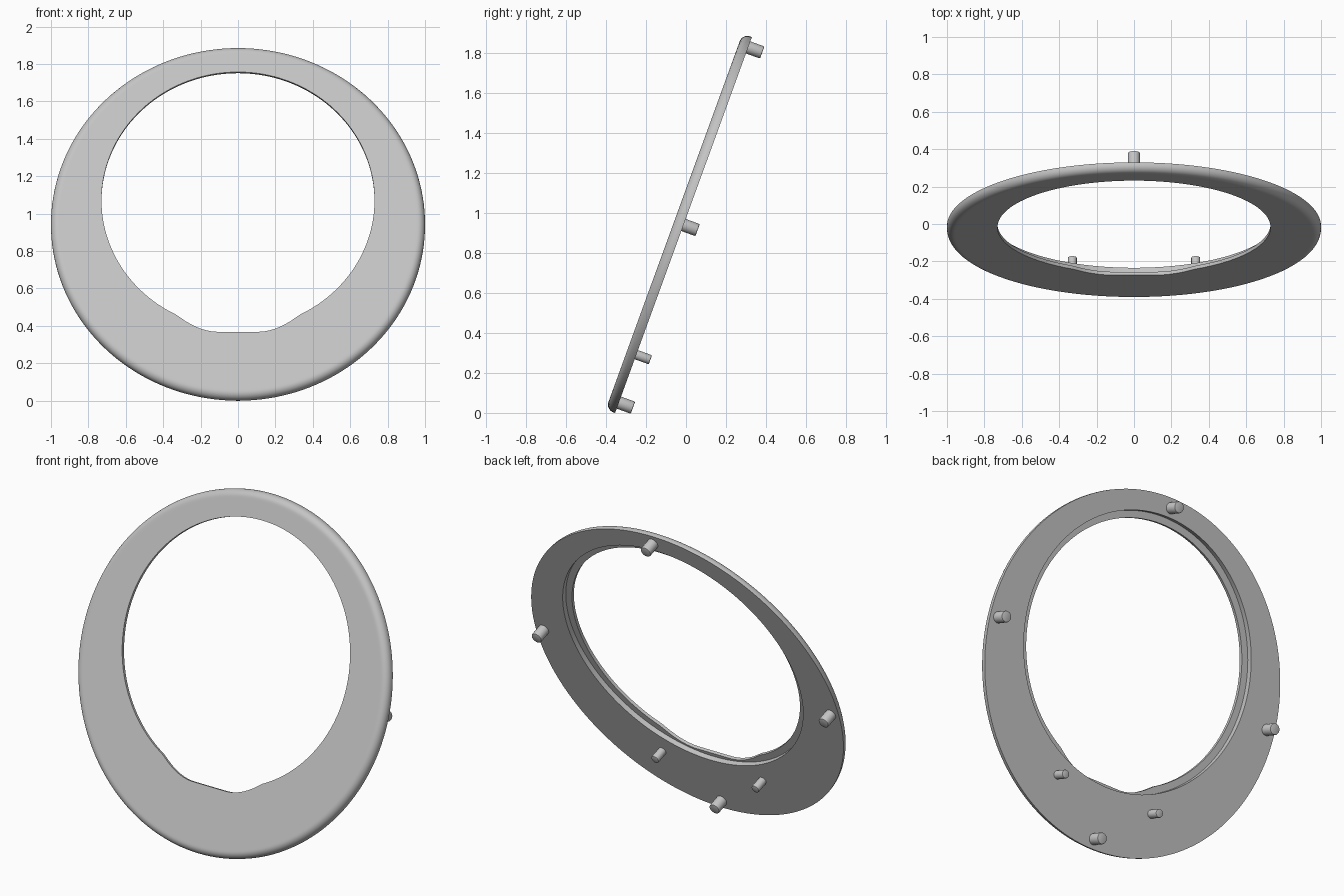
import bpy, bmesh
from math import sin, cos, pi, sqrt, radians
from mathutils import Matrix

cube = bpy.data.objects.get("Cube")
if cube:
    bpy.data.objects.remove(cube, do_unlink=True)

TILT = Matrix.Translation((0, -0.036, 0.948)) @ Matrix.Rotation(radians(70), 4, 'X')
FRONT, STEP, BACK = 0.025, 0.006, -0.025
HOLE_Y, HOLE_R, RECESS_R = 0.122, 0.73, 0.77
FILLET, SIDES = 0.04, 160

grey = bpy.data.materials.new("light grey")
grey.use_nodes = True
colour = (0.55, 0.55, 0.55, 1)
grey.diffuse_color = colour
grey.node_tree.nodes["Principled BSDF"].inputs["Base Color"].default_value = colour


def finish(bm, name):
    bmesh.ops.recalc_face_normals(bm, faces=bm.faces[:])
    mesh = bpy.data.meshes.new(name)
    bm.to_mesh(mesh)
    bm.free()
    mesh.materials.append(grey)
    obj = bpy.data.objects.new(name, mesh)
    bpy.context.collection.objects.link(obj)
    obj.matrix_world = TILT
    bpy.ops.object.select_all(action='DESELECT')
    obj.select_set(True)
    bpy.context.view_layer.objects.active = obj
    bpy.ops.object.shade_smooth_by_angle(angle=radians(25))
    return obj


def circle(radius, centre_y, z):
    turns = [2 * pi * i / SIDES for i in range(SIDES)]
    return [(radius * cos(a), centre_y + radius * sin(a), z) for a in turns]


def opening(z):
    # round hole with a shallow flat-bottomed notch at its lowest point
    points = []
    for x, y, _ in circle(HOLE_R, HOLE_Y, z):
        if y < 0 and abs(x) < 0.31:
            t = max(0, (abs(x) - 0.11) / 0.2)
            y = min(y, -0.626 + 0.082 * t ** 1.9)
        points.append((x, y, z))
    return points


# Ring plate: cross-section loops joined all the way round
loops = [opening(FRONT), opening(STEP),
         circle(RECESS_R, HOLE_Y, STEP), circle(RECESS_R, HOLE_Y, BACK),
         circle(1, 0, BACK)]
for i in range(9):
    a = i * pi / 16
    loops.append(circle(1 - FILLET + FILLET * cos(a), 0,
                        FRONT - FILLET + FILLET * sin(a)))
loops.append(circle(0.99 - FILLET, 0, FRONT))

bm = bmesh.new()
rings = [[bm.verts.new(p) for p in loop] for loop in loops]
for k, ring in enumerate(rings):
    other = rings[(k + 1) % len(rings)]
    for i in range(SIDES):
        j = (i + 1) % SIDES
        bm.faces.new((ring[i], ring[j], other[j], other[i]))
finish(bm, "ring_plate")


# Mounting pegs standing on the back face
def peg(name, x, y, radius):
    bm = bmesh.new()
    top, bottom = BACK + 0.005, -0.1
    place = Matrix.Translation((x, y, (top + bottom) / 2))
    bmesh.ops.create_cone(bm, cap_ends=True, segments=32, radius1=radius,
                          radius2=radius, depth=top - bottom, matrix=place)
    rim = [e for e in bm.edges if all(v.co.z < bottom + 0.001 for v in e.verts)]
    bmesh.ops.bevel(bm, geom=rim, offset=0.005, segments=2, profile=0.5,
                    affect='EDGES')
    finish(bm, name)


peg("top_peg", 0, 0.945, 0.032)
peg("bottom_peg", 0, -0.945, 0.032)
for side, sign in (("left", 1), ("right", -1)):
    peg(side + "_peg", sign * 0.945, 0, 0.032)
    peg(side + "_small_peg", sign * 0.33, -0.69, 0.024)
